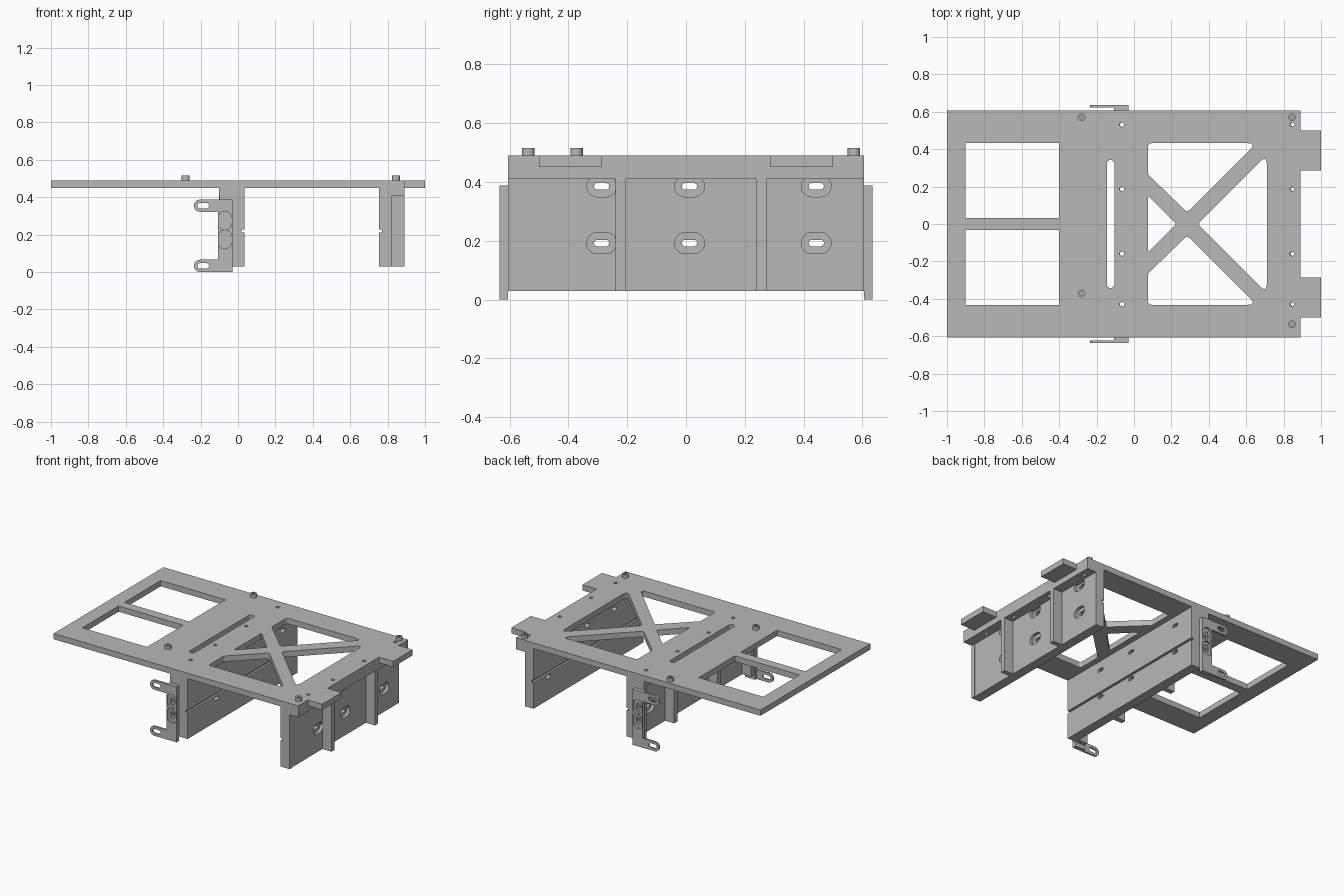
import bpy
from math import pi, cos, sin, tan
from mathutils import Matrix, Vector

if "Cube" in bpy.data.objects:
    bpy.data.objects.remove(bpy.data.objects["Cube"], do_unlink=True)

gray = bpy.data.materials.new("plain gray")
gray.use_nodes = True
gray.diffuse_color = (0.48, 0.48, 0.48, 1)
gray.node_tree.nodes["Principled BSDF"].inputs["Base Color"].default_value = gray.diffuse_color


# ---- 2D outline helpers
def rect(u0, u1, v0, v1):
    return [(u0, v0), (u1, v0), (u1, v1), (u0, v1)]


def obround(u, v, length, width, upright=False, n=8):
    r, h = width / 2, (length - width) / 2
    pts = []
    for side in (1, -1):
        for i in range(n + 1):
            a = -pi / 2 + pi * i / n
            pts.append((side * (h + r * cos(a)), side * r * sin(a)))
    return [(u - q, v + p) if upright else (u + p, v + q) for p, q in pts]


def circle(u, v, r, n=20):
    return [(u + r * cos(2 * pi * i / n), v + r * sin(2 * pi * i / n)) for i in range(n)]


def rounded(pts, radius, n=6):
    out = []
    for i, p in enumerate(pts):
        p = Vector(p)
        a = (Vector(pts[i - 1]) - p).normalized()
        b = (Vector(pts[(i + 1) % len(pts)]) - p).normalized()
        t = radius / tan(a.angle(b) / 2)
        for k in range(n + 1):
            s = k / n
            out.append(tuple(p + a * t * (1 - s) ** 2 + b * t * s ** 2))
    return out


# Local axes of each drawing plane, as columns; the last one is the thickness
PLANES = {
    "z": Matrix.Identity(3),
    "x": Matrix(((0, 0, 1), (1, 0, 0), (0, 1, 0))),
    "y": Matrix(((1, 0, 0), (0, 0, -1), (0, 1, 0))),
}


def sheet(name, axis, start, end, outlines):
    """Extrude outlines (first is the rim, others are holes) along an axis."""
    curve = bpy.data.curves.new(name, "CURVE")
    curve.dimensions = "2D"
    curve.fill_mode = "BOTH"
    curve.extrude = abs(end - start) / 2
    for pts in outlines:
        spline = curve.splines.new("POLY")
        spline.points.add(len(pts) - 1)
        for point, (u, v) in zip(spline.points, pts):
            point.co = (u, v, 0, 1)
        spline.use_cyclic_u = True
    temp = bpy.data.objects.new(name + "_curve", curve)
    bpy.context.collection.objects.link(temp)
    bpy.context.view_layer.update()
    graph = bpy.context.evaluated_depsgraph_get()
    mesh = bpy.data.meshes.new_from_object(temp.evaluated_get(graph))
    bpy.data.objects.remove(temp, do_unlink=True)
    mid = (start + end) / 2
    offset = Vector([mid if a == axis else 0 for a in "xyz"])
    mesh.transform(Matrix.Translation(offset) @ PLANES[axis].to_4x4())
    mesh.name = name
    mesh.materials.clear()
    mesh.materials.append(gray)
    for poly in mesh.polygons:
        poly.use_smooth = False
    obj = bpy.data.objects.new(name, mesh)
    bpy.context.collection.objects.link(obj)
    return obj


W = 0.606                                   # half width of the deck
HOLE_Y = (0.531, 0.186, -0.159, -0.429)     # screw rows


def screw_holes(x):
    return [circle(x, y, 0.012, 12) for y in HOLE_Y]


# ---- Deck with tabs, windows, slot and cross-braced opening
deck = [(-1, -W), (0.89, -W), (0.89, -0.5), (1, -0.5), (1, -0.285), (0.89, -0.285),
        (0.89, 0.285), (1, 0.285), (1, 0.5), (0.89, 0.5), (0.89, W), (-1, W)]
openings = [rect(-0.9, -0.4, 0.033, 0.432), rect(-0.9, -0.4, -0.432, -0.033),
            obround(-0.125, 0, 0.685, 0.04, True)]
for s in (1, -1):
    upper = [(0.075, 0.432), (0.655, 0.432), (0.285, 0.062), (0.075, 0.265)]
    openings.append([(u, s * v) for u, v in rounded(upper, 0.02)])
openings.append(rounded([(0.71, 0.37), (0.71, -0.37), (0.34, 0)], 0.022))
openings.append(rounded([(0.075, 0.152), (0.075, -0.152), (0.225, 0)], 0.006))
sheet("deck", "z", 0.45, 0.49, [deck] + openings + screw_holes(-0.065) + screw_holes(0.845))

# ---- Studs on the deck
for i, (x, y) in enumerate([(-0.28, 0.571), (-0.28, -0.372), (0.845, 0.571), (0.845, -0.536)]):
    sheet(f"stud_{i + 1}", "z", 0.49, 0.515, [circle(x, y, 0.021), circle(x, y, 0.01, 6)])

# ---- Two facing walls: inner panels, core, recessed outer layer and ribs
SLOTS = [(y, z) for y in (-0.287, 0.012, 0.443) for z in (0.385, 0.192)]


def wall(name, face, out):
    def layer(part, d0, d1, outlines):
        sheet(f"{name}_{part}", "x", face + out * d0, face + out * d1, outlines)

    def slots(z0, z1, length, width):
        return [obround(y, z, length, width) for y, z in SLOTS if z0 < z < z1]

    layer("lower_panel", 0, 0.015, [rect(-W, W, 0.03, 0.212)] + slots(0, 0.212, 0.052, 0.022))
    layer("upper_panel", 0, 0.015, [rect(-W, W, 0.228, 0.41)] + slots(0.228, 0.5, 0.052, 0.022))
    layer("core", 0.015, 0.045, [rect(-W, W, 0.03, 0.45)] + slots(0, 1, 0.052, 0.022))
    layer("outer", 0.045, 0.066, [rect(-W, W, 0.03, 0.45)] + slots(0, 1, 0.102, 0.072))
    layer("edge_strip", 0.066, 0.07, [rect(-W, -0.577, 0.03, 0.41)])
    for i, y in enumerate((-0.24, 0.24)):
        layer(f"rib_{i + 1}", 0.066, 0.136, [rect(y, y + 0.034, 0.03, 0.41)])
    x0, x1 = sorted((face, face + out * 0.136))
    sheet(name + "_beam", "z", 0.41, 0.45,
          [rect(x0, x1, -W, W)] + screw_holes(face + out * 0.098))


wall("middle_wall", 0.035, -1)
wall("end_wall", 0.754, 1)

# ---- Side brackets with two slotted arms, mounted on the middle wall's end ribs
arms = [rect(-0.205, -0.1, z, z + 0.066) for z in (0, 0.322)]
for side, s in (("right", -1), ("left", 1)):
    sheet(f"{side}_end_rib", "y", s * (W - 0.03), s * W, [rect(-0.1, -0.03, 0.03, 0.41)])
    body = rect(-0.108, -0.03, 0, 0.388)
    recesses = [obround(-0.07, z, 0.1, 0.074, True) for z in (0.275, 0.174)]
    pins = [obround(-0.07, z, 0.058, 0.034, True) for z in (0.27, 0.178)]
    sheet(f"{side}_bracket_base", "y", s * W, s * 0.622, [body] + pins)
    sheet(f"{side}_bracket_face", "y", s * 0.622, s * 0.635, [body] + recesses)
    for i, (y, z) in enumerate(((0.614, 0.27), (0.614, 0.178))):
        sheet(f"{side}_bracket_screw_{i + 1}", "y", s * W, s * y,
              [obround(-0.07, z, 0.058, 0.034, True), circle(-0.07, z, 0.01, 12)])
    for part, z in (("lower", 0.033), ("upper", 0.355)):
        tip = [p for p in obround(-0.17, z, 0.132, 0.066) if p[0] < -0.17]
        arm = tip + [(-0.108, z - 0.033), (-0.108, z + 0.033)]
        sheet(f"{side}_bracket_{part}_arm", "y", s * 0.622, s * 0.635,
              [arm, obround(-0.186, z, 0.062, 0.03)])
